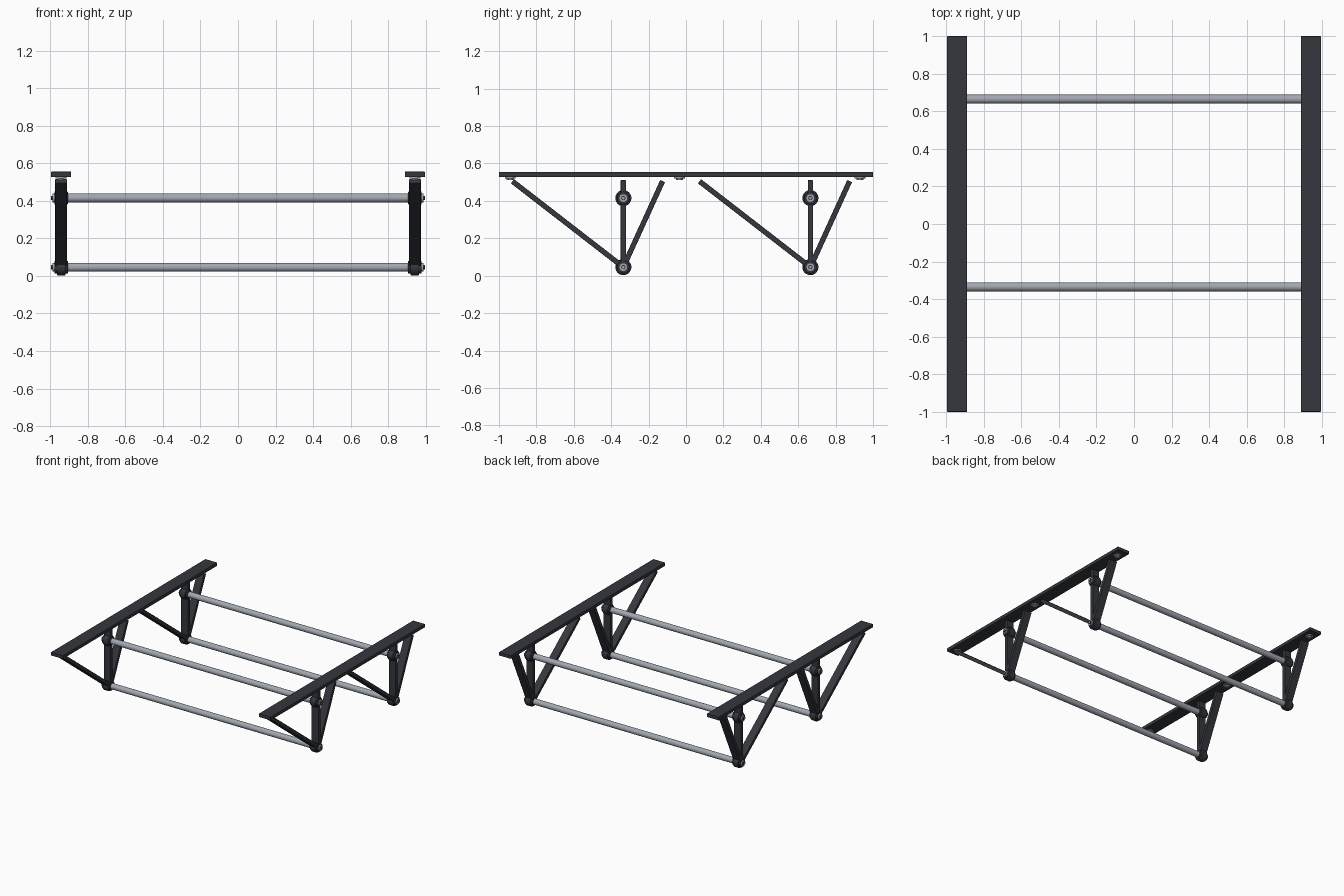
import bpy, math
from mathutils import Vector

if "Cube" in bpy.data.objects:
    bpy.data.objects.remove(bpy.data.objects["Cube"])

def material(name, colour):
    m = bpy.data.materials.new(name)
    m.diffuse_color = (*colour, 1)
    m.use_nodes = True
    m.node_tree.nodes["Principled BSDF"].inputs["Base Color"].default_value = m.diffuse_color
    return m

DARK = material("dark_paint", (0.035, 0.038, 0.047))
STEEL = material("steel", (0.36, 0.39, 0.44))
SIDE = 0.942          # x of each side frame
LOW, HIGH = 0.046, 0.415   # rod heights
TOP = 0.511           # upper end of struts

def finish(name, mat, bevel):
    o = bpy.context.object
    o.name = name
    o.data.materials.append(mat)
    if bevel:
        b = o.modifiers.new("edge", 'BEVEL')
        b.width, b.segments, b.limit_method = bevel, 2, 'ANGLE'
    return o

def box(name, loc, size, mat, tilt=0, bevel=0.003):
    bpy.ops.mesh.primitive_cube_add(size=1, location=loc)
    o = bpy.context.object
    o.scale = size
    bpy.ops.object.transform_apply(location=False, rotation=False, scale=True)
    o.rotation_euler.x = tilt
    return finish(name, mat, bevel)

def cyl(name, loc, r, depth, mat, axis='X', sides=32, bevel=0.0):
    rot = (0, math.pi / 2, 0) if axis == 'X' else (0, 0, 0)
    bpy.ops.mesh.primitive_cylinder_add(vertices=sides, radius=r, depth=depth,
                                        location=loc, rotation=rot)
    o = finish(name, mat, bevel)
    if sides > 8:
        bpy.ops.object.shade_smooth_by_angle(angle=math.radians(35))
    return o

def strut(name, x, a, b):
    # flat bar between two (y, z) points
    a, b = Vector((x, *a)), Vector((x, *b))
    d = b - a
    box(name, (a + b) / 2, (0.064, 0.028, d.length), DARK, math.atan2(-d.y, d.z))

for s, side in ((-1, "left"), (1, "right")):
    x = s * SIDE
    # top rail
    box(side + "_rail", (x, 0, 0.541), (0.108, 2.0, 0.028), DARK)
    # bolts under the rail
    for i, y in enumerate((-0.94, -0.035, 0.93)):
        cyl(f"{side}_rail_washer_{i}", (x, y, 0.524), 0.029, 0.008, STEEL, 'Z')
        cyl(f"{side}_rail_bolt_{i}", (x, y, 0.517), 0.019, 0.012, STEEL, 'Z', 6)
    for n, y in (("front", -0.335), ("rear", 0.665)):
        p = f"{side}_{n}_"
        # struts fanning up from the lower rod
        strut(p + "long_strut", x, (y, LOW), (y - 0.593, TOP - 0.006))
        strut(p + "post", x, (y, LOW), (y, TOP))
        strut(p + "short_strut", x, (y, LOW), (y + 0.21, TOP - 0.005))
        # rod end collars, washers and nuts
        for level, z in (("lower", LOW), ("upper", HIGH)):
            cyl(p + level + "_collar", (x, y, z), 0.043, 0.046, DARK, bevel=0.004)
            cyl(p + level + "_boss", (x, y, z), 0.034, 0.072, DARK, bevel=0.003)
            cyl(p + level + "_washer", (s * 0.981, y, z), 0.023, 0.012, STEEL)
            cyl(p + level + "_nut", (s * 0.989, y, z), 0.013, 0.012, DARK, sides=6)
            cyl(p + level + "_bolt_tip", (s * 0.991, y, z), 0.007, 0.01, STEEL, sides=16)

# cross rods
for n, y in (("front", -0.335), ("rear", 0.665)):
    for level, z in (("lower", LOW), ("upper", HIGH)):
        cyl(f"{n}_{level}_rod", (0, y, z), 0.0235, 1.95, STEEL)
